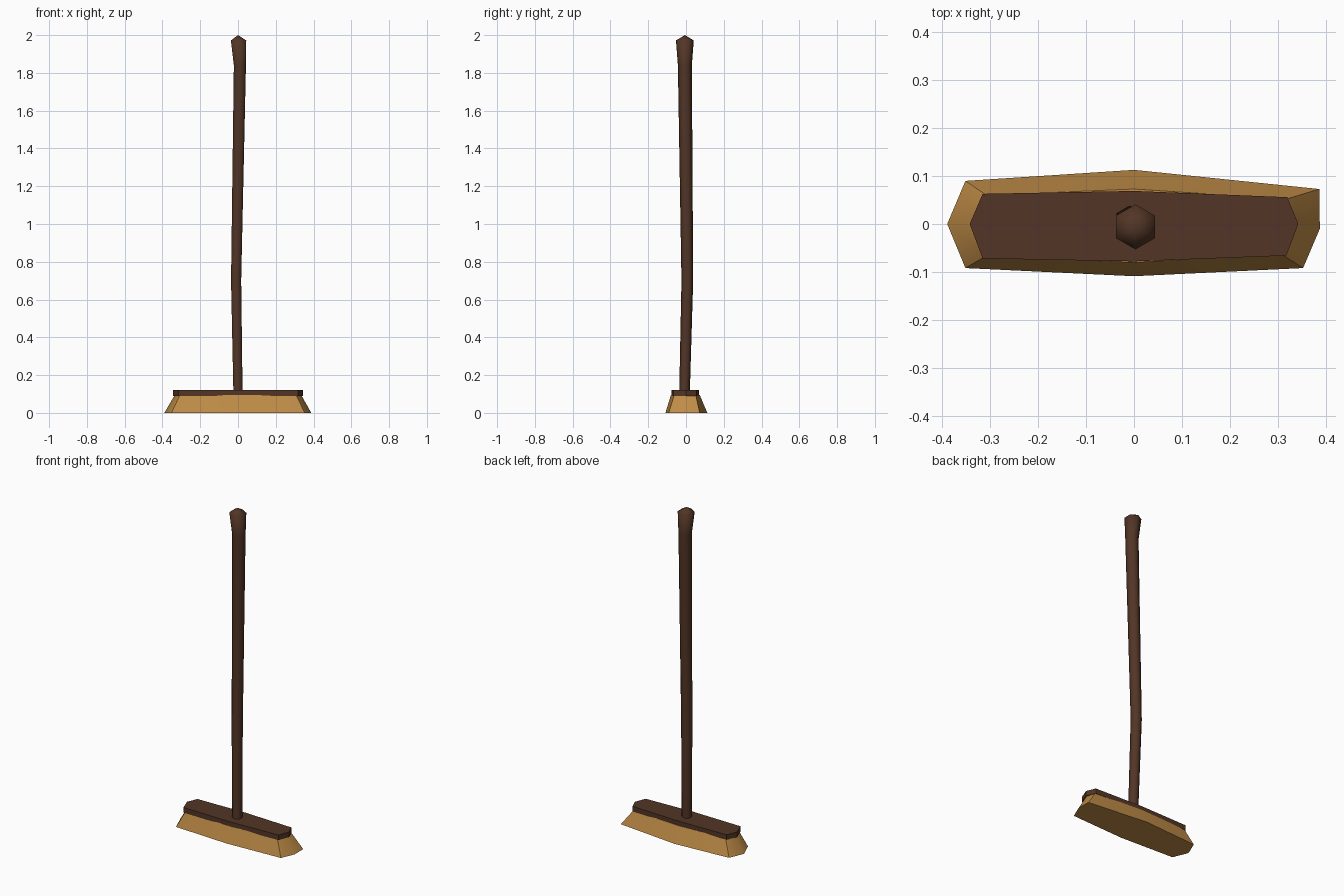
import bpy, bmesh, math

if "Cube" in bpy.data.objects:
    bpy.data.objects.remove(bpy.data.objects["Cube"])


def material(name, rgb):
    m = bpy.data.materials.new(name)
    m.diffuse_color = (*rgb, 1)
    m.use_nodes = True
    m.node_tree.nodes["Principled BSDF"].inputs["Base Color"].default_value = m.diffuse_color
    return m


wood = material("dark wood", (0.085, 0.036, 0.019))
straw = material("straw", (0.52, 0.26, 0.062))


def loft(name, rings, mat, tip=None, smooth=30):
    """Skin equal-sized rings of points, capping the ends; tip closes the top to a point."""
    bm = bmesh.new()
    loops = [[bm.verts.new(p) for p in ring] for ring in rings]
    n = len(loops[0])
    for a, b in zip(loops, loops[1:]):
        for i in range(n):
            j = (i + 1) % n
            bm.faces.new((a[i], a[j], b[j], b[i]))
    bm.faces.new(loops[0][::-1])
    if tip:
        t = bm.verts.new(tip)
        for i in range(n):
            bm.faces.new((loops[-1][i], loops[-1][(i + 1) % n], t))
    else:
        bm.faces.new(loops[-1])
    bmesh.ops.recalc_face_normals(bm, faces=bm.faces)
    me = bpy.data.meshes.new(name)
    bm.to_mesh(me)
    bm.free()
    me.materials.append(mat)
    ob = bpy.data.objects.new(name, me)
    bpy.context.collection.objects.link(ob)
    bpy.context.view_layer.objects.active = ob
    ob.select_set(True)
    bpy.ops.object.shade_smooth_by_angle(angle=math.radians(smooth))
    ob.select_set(False)
    return ob


def hexagon(x, y, z, r):
    return [(x + r * math.cos(math.radians(30 + 60 * i)),
             y + r * math.sin(math.radians(30 + 60 * i)), z) for i in range(6)]


def at(outline, z, s=1.0):
    return [(x * s, y * s, z) for x, y in outline]


# crooked six-sided handle, flared at the top
loft("handle", [hexagon(0.0, -0.008, 0.10, 0.028),
                hexagon(-0.01, 0.007, 0.70, 0.031),
                hexagon(0.01, -0.006, 1.84, 0.037),
                hexagon(0.003, -0.006, 1.972, 0.047)],
     wood, tip=(0.0, -0.006, 2.0), smooth=65)

# wooden head block
block = [(-0.343, 0), (-0.316, -0.072), (0, -0.078), (0.318, -0.066),
         (0.343, 0), (0.32, 0.056), (0, 0.069), (-0.316, 0.063)]
loft("head_block", [at(block, 0.089), at(block, 0.12)], wood)

# flared bristles
foot = [(-0.39, 0), (-0.352, -0.092), (0, -0.109), (0.353, -0.092),
        (0.388, -0.01), (0.387, 0.073), (0, 0.113), (-0.352, 0.09)]
neck = [(-0.335, 0), (-0.308, -0.066), (0, -0.08), (0.308, -0.063),
        (0.335, -0.004), (0.318, 0.052), (0, 0.073), (-0.308, 0.06)]
loft("bristles", [at(foot, 0.0), at(neck, 0.094)], straw, smooth=40)
